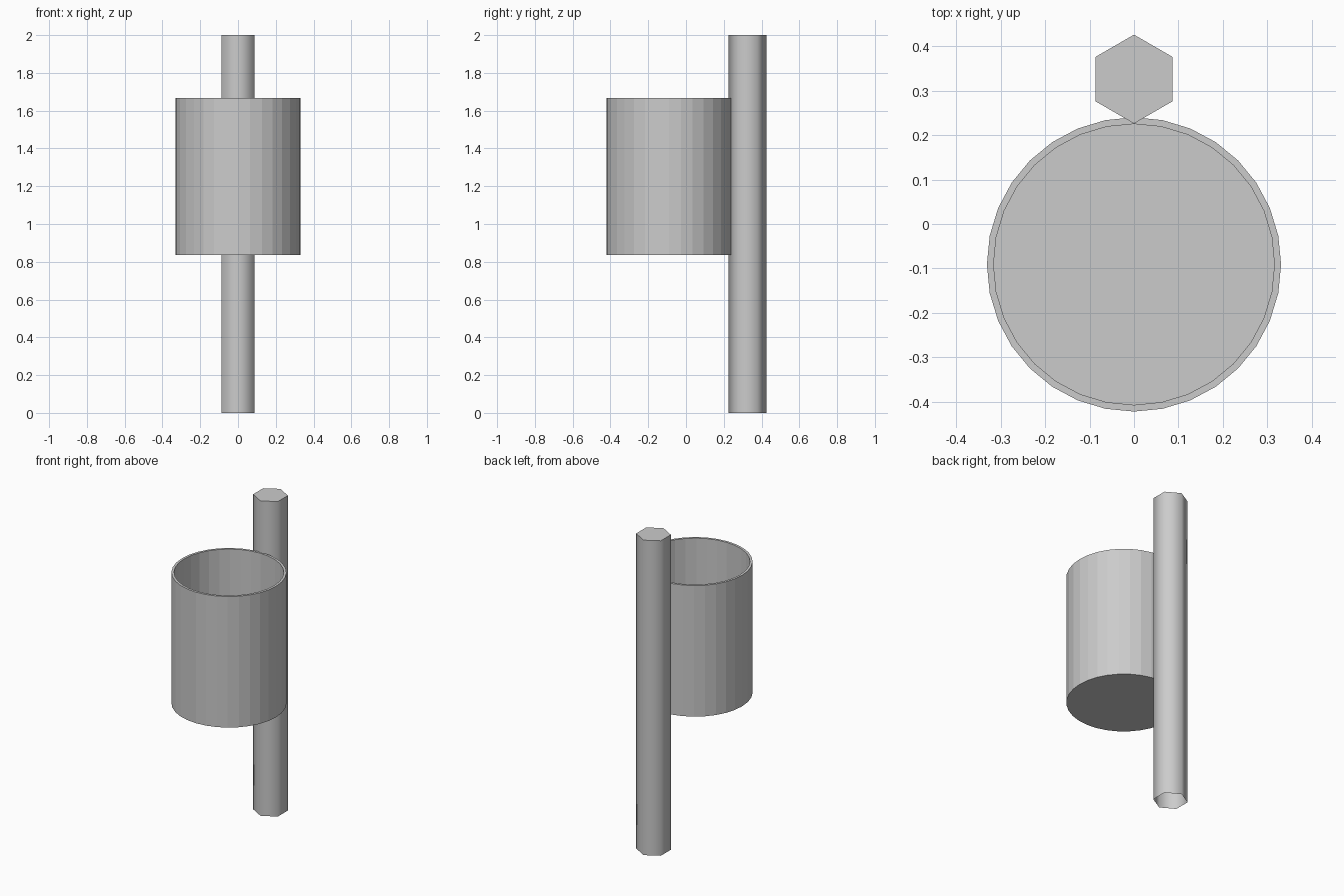
import bpy, bmesh, math

cube = bpy.data.objects.get("Cube")
if cube:
    bpy.data.objects.remove(cube, do_unlink=True)

grey = bpy.data.materials.new("plain_grey")
grey.use_nodes = True
grey.diffuse_color = (0.6, 0.6, 0.6, 1)
grey.node_tree.nodes["Principled BSDF"].inputs["Base Color"].default_value = (0.6, 0.6, 0.6, 1)


def ring(bm, sides, radius, y, z):
    """Regular polygon of vertices with one corner pointing to the back."""
    step = 2 * math.pi / sides
    return [bm.verts.new((radius * math.sin(-i * step), y + radius * math.cos(i * step), z))
            for i in range(sides)]


def lathe(name, sides, y, profile, cap_start, smooth):
    """Join rings along a (radius, height) profile and cap its end."""
    bm = bmesh.new()
    rings = [ring(bm, sides, r, y, z) for r, z in profile]
    for low, high in zip(rings, rings[1:]):
        for i in range(sides):
            j = (i + 1) % sides
            face = bm.faces.new((low[i], low[j], high[j], high[i]))
            face.smooth = smooth
    bm.faces.new(rings[-1])
    if cap_start:
        bm.faces.new(rings[0][::-1])
    for edge in bm.edges:
        # keep the cap edges crisp
        if any(len(f.verts) > 4 for f in edge.link_faces):
            edge.smooth = False
    mesh = bpy.data.meshes.new(name)
    bm.to_mesh(mesh)
    bm.free()
    mesh.materials.append(grey)
    obj = bpy.data.objects.new(name, mesh)
    bpy.context.collection.objects.link(obj)
    return obj


# Hexagonal post, open underneath
lathe("post", 6, 0.326, [(0.1, 0), (0.1, 2)], False, True)

# Open cup with a thin wall and floor
bottom, top, outer, wall = 0.836, 1.668, 0.331, 0.015
lathe("cup", 32, -0.091,
      [(outer, bottom), (outer, top), (outer - wall, top), (outer - wall, bottom + wall)],
      True, False)
